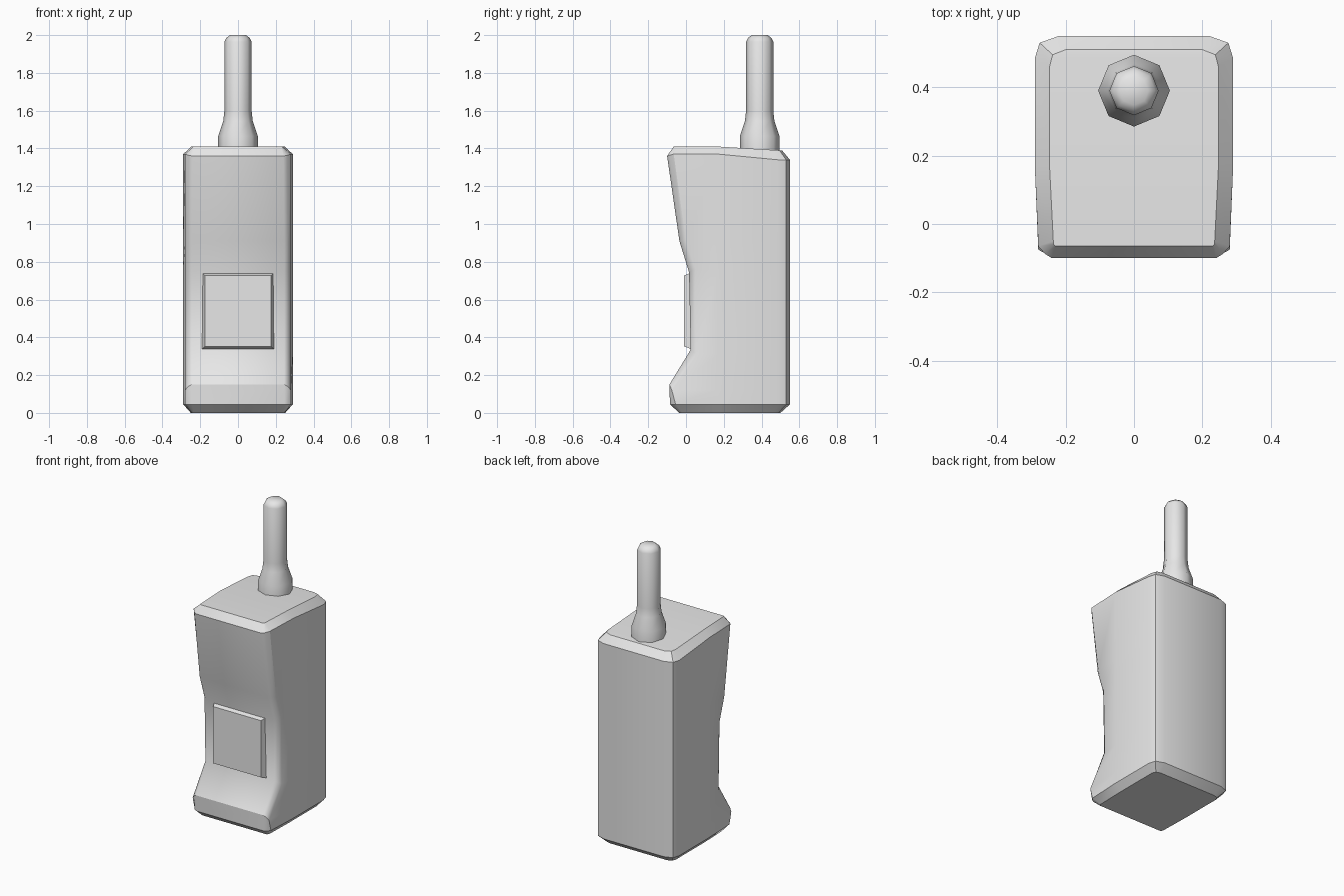
import bpy, bmesh, math

if "Cube" in bpy.data.objects:
    bpy.data.objects.remove(bpy.data.objects["Cube"])

grey = bpy.data.materials.new("light_grey")
grey.diffuse_color = (0.8, 0.8, 0.8, 1)
grey.use_nodes = True
grey.node_tree.nodes["Principled BSDF"].inputs["Base Color"].default_value = grey.diffuse_color


def finish(name, bm, angle):
    bmesh.ops.recalc_face_normals(bm, faces=bm.faces)
    me = bpy.data.meshes.new(name)
    bm.to_mesh(me)
    bm.free()
    me.materials.append(grey)
    ob = bpy.data.objects.new(name, me)
    bpy.context.collection.objects.link(ob)
    bpy.ops.object.select_all(action='DESELECT')
    ob.select_set(True)
    bpy.context.view_layer.objects.active = ob
    bpy.ops.object.shade_smooth_by_angle(angle=math.radians(angle))
    return ob


def loft(bm, rings):
    rows = [[bm.verts.new(p) for p in r] for r in rings]
    n = len(rows[0])
    for a, b in zip(rows, rows[1:]):
        for i in range(n):
            j = (i + 1) % n
            bm.faces.new((a[i], a[j], b[j], b[i]))
    return rows


def mirrored(half):
    return half + [(-x, y, z) for x, y, z in reversed(half)]


# Body: outlines from bottom to top, right half first, then mirrored
def wall(yf, zf, ys, zs, wf=0.245, drop=0.0):
    ym, zm = yf + 0.35 * (ys - yf), zf + 0.35 * (zs - zf)
    return mirrored([(wf, yf, zf), (wf + 0.02, ym, zm), (0.28, ys, zs),
                     (0.29, 0.17, zs), (0.29, 0.485, zs - drop),
                     (0.276, 0.53, zs - drop), (0.22, 0.55, zs - drop)])


bottom = mirrored([(0.235, -0.035, 0), (0.24, -0.03, 0), (0.245, -0.02, 0),
                   (0.25, 0.17, 0), (0.25, 0.465, 0), (0.24, 0.49, 0), (0.21, 0.5, 0)])
top = mirrored([(0.23, -0.065, 1.41), (0.235, -0.06, 1.41), (0.236, -0.05, 1.41),
                (0.247, 0.17, 1.41), (0.247, 0.46, 1.392), (0.238, 0.495, 1.39),
                (0.20, 0.51, 1.388)])
rings = [bottom,
         wall(-0.085, 0.045, -0.055, 0.045),
         wall(-0.088, 0.15, -0.075, 0.12),
         wall(0.025, 0.335, 0.06, 0.31),
         wall(0.016, 0.745, 0.05, 0.76),
         wall(-0.035, 0.91, 0.0, 0.91),
         wall(-0.10, 1.36, -0.065, 1.37, 0.24, 0.03),
         top]
bm = bmesh.new()
rows = loft(bm, rings)
for cap in (rows[0], rows[-1]):
    n = len(cap)
    for i in range(n // 2 - 1):
        bm.faces.new((cap[i], cap[i + 1], cap[n - 2 - i], cap[n - 1 - i]))
finish("body", bm, 32)

# Raised front button with sloping sides
bm = bmesh.new()


def plate(hx, z0, z1, y):
    return [(-hx, y, z0), (hx, y, z0), (hx, y, z1), (-hx, y, z1)]


rows = loft(bm, [plate(0.195, 0.335, 0.745, 0.035), plate(0.183, 0.345, 0.735, 0.01),
                 plate(0.176, 0.352, 0.728, -0.01)])
bm.faces.new(rows[0])
bm.faces.new(rows[-1])
finish("front_button", bm, 30)

# Eight-sided antenna with a flared collar and a rounded tip
profile = [(0.105, 1.37), (0.105, 1.465), (0.078, 1.545), (0.072, 1.6),
           (0.072, 1.965), (0.062, 1.985), (0.042, 2.0)]
bm = bmesh.new()
rows = loft(bm, [[(r * math.cos(k * math.pi / 4), 0.39 + r * math.sin(k * math.pi / 4), z)
                  for k in range(8)] for r, z in profile])
bm.faces.new(rows[0])
bm.faces.new(rows[-1])
finish("antenna", bm, 50)
